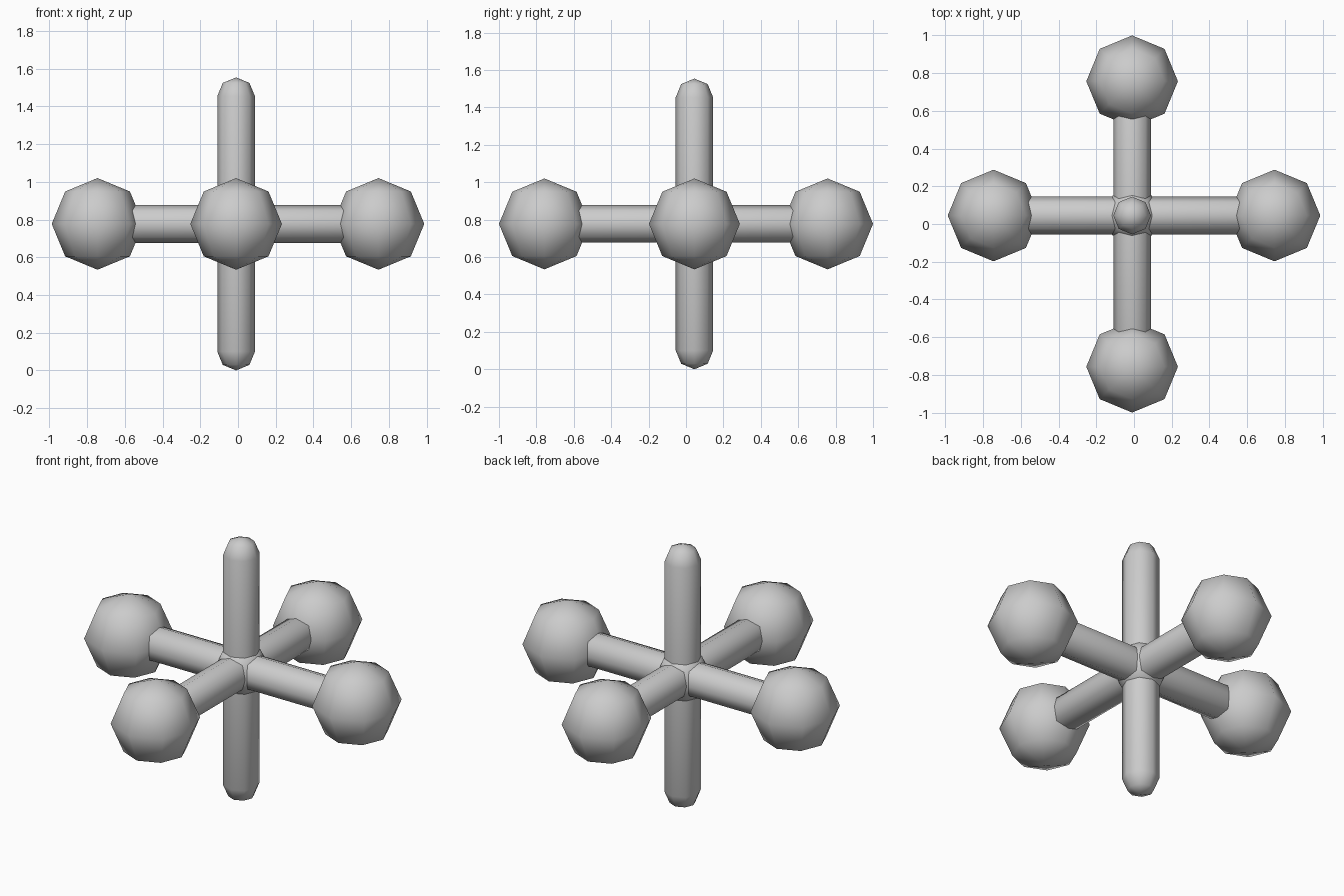
import bpy, bmesh
from math import sin, cos, pi
from mathutils import Vector, Matrix

if "Cube" in bpy.data.objects:
    bpy.data.objects.remove(bpy.data.objects["Cube"])

CENTRE = Vector((-0.01, 0.045, 0.777))
BALL_R, ROD_R, SIDES = 0.243, 0.1, 8


def finish(name, bm, matrix):
    bmesh.ops.recalc_face_normals(bm, faces=bm.faces)
    bm.transform(matrix)
    for f in bm.faces:
        f.smooth = True
    mesh = bpy.data.meshes.new(name)
    bm.to_mesh(mesh)
    bm.free()
    obj = bpy.data.objects.new(name, mesh)
    bpy.context.collection.objects.link(obj)
    return obj


def ball(name, pos, radius):
    bm = bmesh.new()
    bmesh.ops.create_uvsphere(bm, u_segments=SIDES, v_segments=4, radius=radius)
    finish(name, bm, Matrix.Translation(pos))


def rod(name, start, end):
    """Eight-sided rod with rounded ends, reaching from start to end."""
    start, end = Vector(start), Vector(end)
    half = (end - start).length / 2
    bm = bmesh.new()
    bmesh.ops.create_uvsphere(bm, u_segments=SIDES, v_segments=6, radius=ROD_R)
    bm.clear()
    # profile: tip, shoulder, straight wall, shoulder, tip
    k = ROD_R * sin(pi / 4)
    profile = [(k, -half + ROD_R - k), (ROD_R, -half + ROD_R),
               (ROD_R, half - ROD_R), (k, half - ROD_R + k)]
    rings = [[bm.verts.new((r * cos(2 * pi * i / SIDES), r * sin(2 * pi * i / SIDES), z))
              for i in range(SIDES)] for r, z in profile]
    tips = [bm.verts.new((0, 0, -half)), bm.verts.new((0, 0, half))]
    for i in range(SIDES):
        j = (i + 1) % SIDES
        for a, b in zip(rings, rings[1:]):
            bm.faces.new((a[i], a[j], b[j], b[i]))
        bm.faces.new((tips[0], rings[0][j], rings[0][i]))
        bm.faces.new((tips[1], rings[-1][i], rings[-1][j]))
    turn = (end - start).to_track_quat('Z', 'Y').to_matrix().to_4x4()
    finish(name, bm, Matrix.Translation((start + end) / 2) @ turn)


# Three crossing rods
cx, cy, cz = CENTRE
rod("upright_rod", (cx, cy, 0), (cx, cy, 2 * cz))
rod("side_rod", (-0.745, cy, cz), (0.745, cy, cz))
rod("depth_rod", (cx, -0.755, cz), (cx, 0.755, cz))

# Small blend where the rods meet
ball("hub", CENTRE, 0.148)

# Balls on the four horizontal ends
for side, s in (("left", -1), ("right", 1)):
    ball(side + "_ball", (s * 0.745, cy, cz), BALL_R)
for side, s in (("front", -1), ("back", 1)):
    ball(side + "_ball", (cx, s * 0.757, cz), BALL_R)
